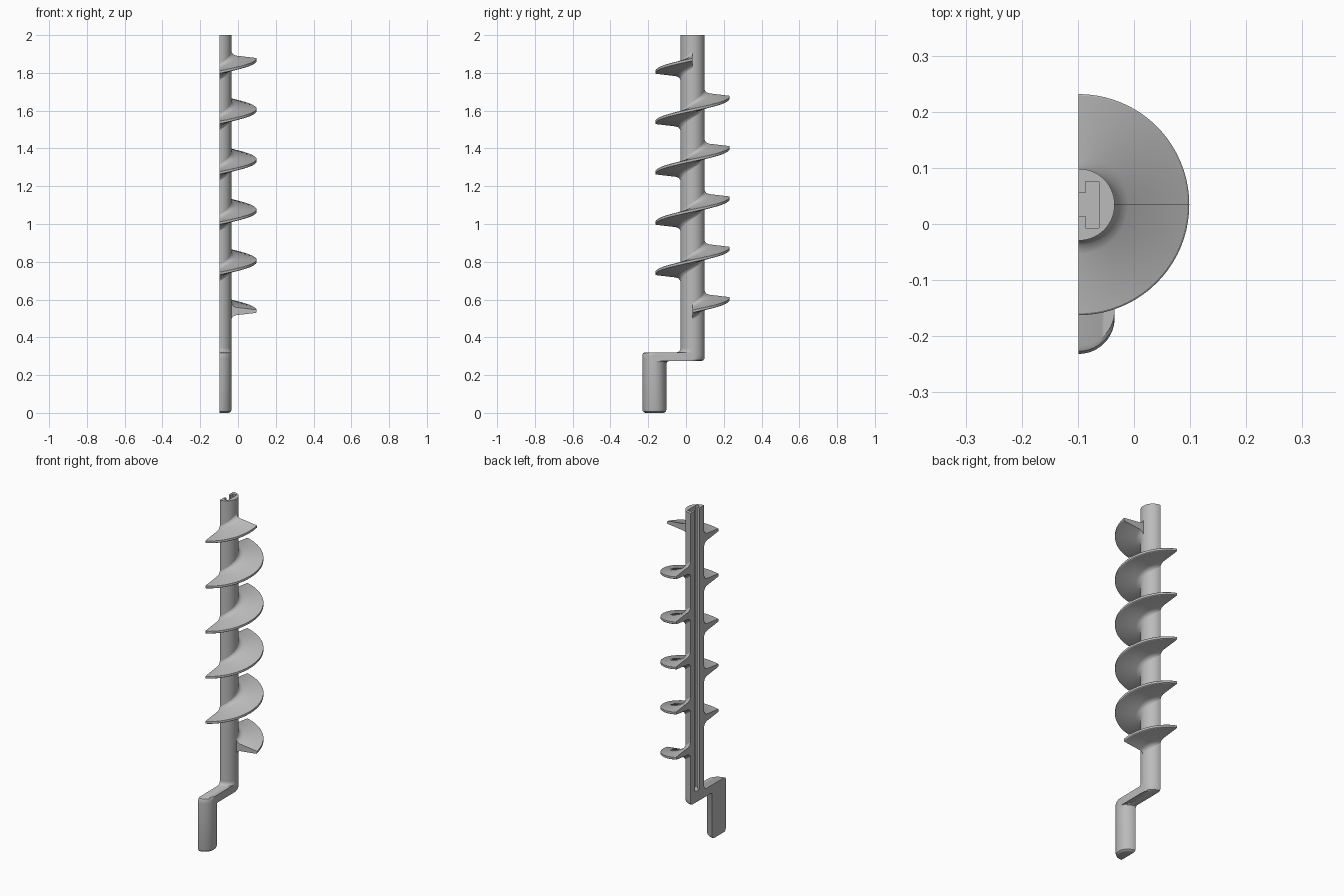
import bpy, bmesh
from math import sin, cos, pi

if "Cube" in bpy.data.objects:
    bpy.data.objects.remove(bpy.data.objects["Cube"], do_unlink=True)

CUT_X = -0.0985      # flat plane of the half model
SHAFT_Y = 0.0345     # shaft axis
GRIP_Y = -0.1675     # handle axis
R = 0.064            # shaft and handle radius
SLOT_FLOOR = 0.34

steel = bpy.data.materials.new("grey_steel")
steel.use_nodes = True
GREY = (0.5, 0.5, 0.5, 1)
steel.diffuse_color = GREY
steel.node_tree.nodes["Principled BSDF"].inputs["Base Color"].default_value = GREY


def loft(name, rings, cap_start=True, cap_end=True):
    """Bridge closed rings of equal length into one object."""
    bm = bmesh.new()
    loops = [[bm.verts.new(p) for p in ring] for ring in rings]
    n = len(loops[0])
    for a, b in zip(loops, loops[1:]):
        for i in range(n):
            j = (i + 1) % n
            bm.faces.new((a[i], a[j], b[j], b[i]))
    if cap_start:
        bm.faces.new(loops[0][::-1])
    if cap_end:
        bm.faces.new(loops[-1])
    bmesh.ops.remove_doubles(bm, verts=bm.verts[:], dist=1e-5)
    bmesh.ops.recalc_face_normals(bm, faces=bm.faces[:])
    mesh = bpy.data.meshes.new(name)
    bm.to_mesh(mesh)
    bm.free()
    mesh.materials.append(steel)
    ob = bpy.data.objects.new(name, mesh)
    bpy.context.collection.objects.link(ob)
    bpy.ops.object.select_all(action='DESELECT')
    ob.select_set(True)
    bpy.context.view_layer.objects.active = ob
    bpy.ops.object.shade_smooth_by_angle(angle=pi / 6)
    return ob


def half_ring(z, r, front_y, back_y, steps=14):
    """Half stadium: front quarter round front_y, back quarter round back_y."""
    pts = []
    for cy, start in ((front_y, -pi / 2), (back_y, 0)):
        for i in range(steps + 1):
            t = start + pi / 2 * i / steps
            pts.append((CUT_X + r * cos(t), cy + r * sin(t), z))
    return pts


# Crank: rounded handle, arm and filleted foot of the shaft in one loft
crank = [
    (0.0, R - 0.018, GRIP_Y, GRIP_Y),
    (0.002, R - 0.010, GRIP_Y, GRIP_Y),
    (0.008, R - 0.003, GRIP_Y, GRIP_Y),
    (0.018, R, GRIP_Y, GRIP_Y),
    (0.262, R, GRIP_Y, GRIP_Y),
    (0.270, R, GRIP_Y, GRIP_Y + 0.004),
    (0.274, R, GRIP_Y, GRIP_Y + 0.012),
    (0.275, R, GRIP_Y, SHAFT_Y - 0.016),
    (0.279, R, GRIP_Y, SHAFT_Y - 0.006),
    (0.289, R, GRIP_Y, SHAFT_Y),
    (0.306, R, GRIP_Y, SHAFT_Y),
    (0.316, R, GRIP_Y + 0.005, SHAFT_Y),
    (0.320, R, GRIP_Y + 0.014, SHAFT_Y),
    (0.321, R, SHAFT_Y - 0.018, SHAFT_Y),
    (0.325, R, SHAFT_Y - 0.008, SHAFT_Y),
    (0.332, R, SHAFT_Y - 0.002, SHAFT_Y),
    (SLOT_FLOOR, R, SHAFT_Y, SHAFT_Y),
]
loft("crank_handle", [half_ring(*row) for row in crank])


# Shaft: half round with a T-shaped slot in the flat side
def slotted_ring(z):
    neck, wide, lip, deep = 0.0205, 0.0415, 0.0125, 0.0365
    slot = [(0, neck), (lip, neck), (lip, wide), (deep, wide)]
    slot += [(x, -y) for x, y in reversed(slot)]
    return half_ring(z, R, SHAFT_Y, SHAFT_Y) + [
        (CUT_X + x, SHAFT_Y + y, z) for x, y in slot]


loft("slotted_shaft", [slotted_ring(SLOT_FLOOR), slotted_ring(2.0)], cap_start=False)

# Screw flights: tapered section with a root fillet, swept up the helix
PITCH, START_Z = 0.2665, 0.538
half_section = [(0.06, 0.055), (0.0655, 0.037), (0.073, 0.027),
                (0.088, 0.021), (0.194, 0.0085), (0.197, 0.006)]
section = half_section + [(r, -h) for r, h in reversed(half_section)]


def flight_ring(angle):
    z = START_Z + PITCH * angle / (2 * pi)
    return [(CUT_X + r * cos(angle), SHAFT_Y + r * sin(angle), z + h)
            for r, h in section]


for turn in range(6):
    a = 2 * pi * turn - (pi / 2 if turn > 0 else 0)
    b = 2 * pi * turn + (pi / 2 if turn < 5 else 0)
    steps = round((b - a) / (pi / 40))
    loft(f"screw_flight_{turn + 1}",
         [flight_ring(a + (b - a) * i / steps) for i in range(steps + 1)])
